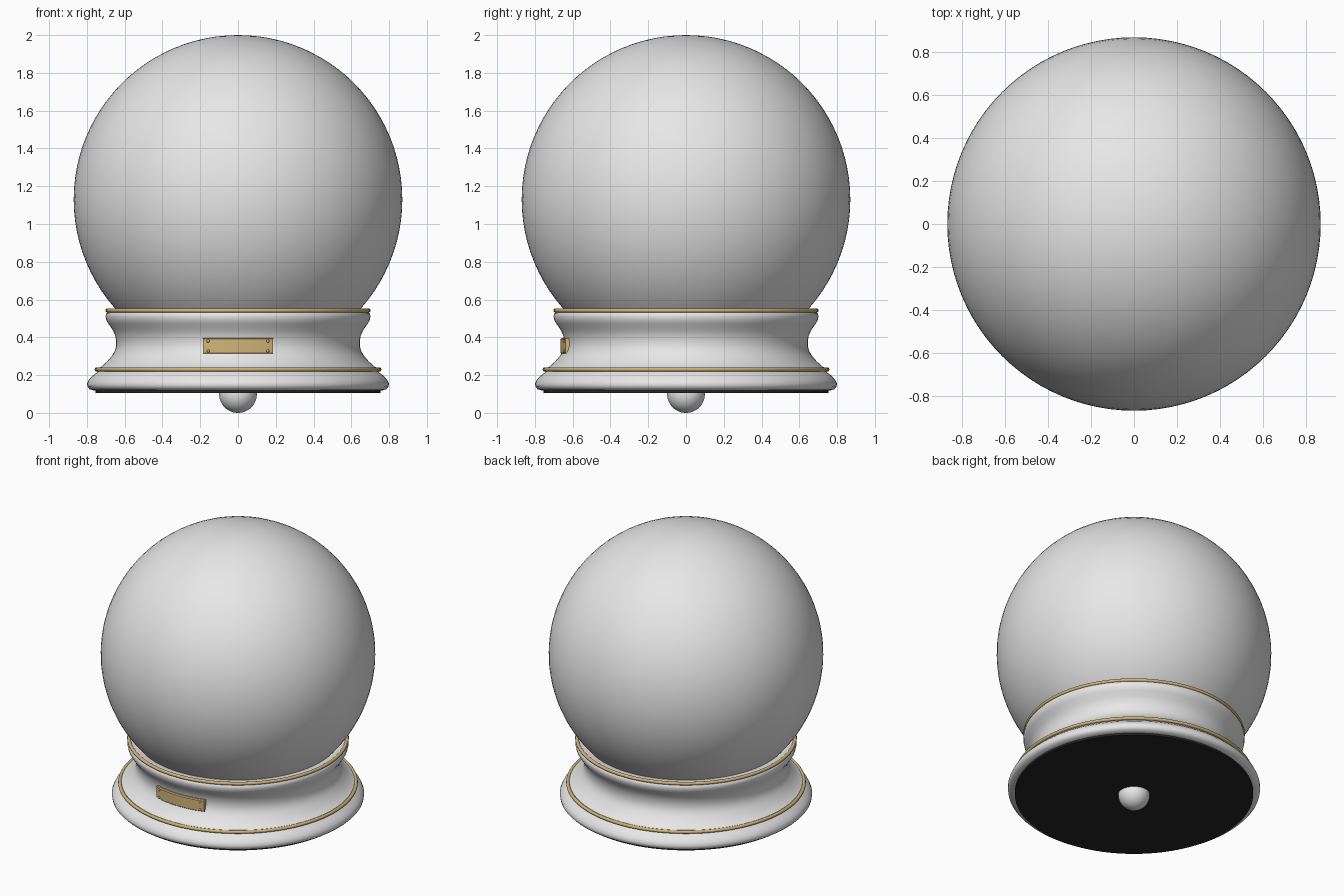
import bpy
import bmesh
from math import sin, cos, pi, sqrt, radians

if "Cube" in bpy.data.objects:
    bpy.data.objects.remove(bpy.data.objects["Cube"], do_unlink=True)


def material(name, colour):
    mat = bpy.data.materials.new(name)
    mat.use_nodes = True
    mat.diffuse_color = (*colour, 1)
    mat.node_tree.nodes["Principled BSDF"].inputs["Base Color"].default_value = (*colour, 1)
    return mat


WHITE = material("white", (0.8, 0.8, 0.8))
GOLD = material("gold", (0.63, 0.46, 0.19))
DARK = material("dark felt", (0.022, 0.018, 0.018))


def finish(obj, name, mat, angle=40):
    obj.name = name
    obj.data.materials.append(mat)
    bpy.ops.object.select_all(action='DESELECT')
    obj.select_set(True)
    bpy.context.view_layer.objects.active = obj
    bpy.ops.object.shade_smooth_by_angle(angle=radians(angle))
    return obj


def from_bmesh(bm, name, mat, angle=40):
    bmesh.ops.recalc_face_normals(bm, faces=bm.faces)
    mesh = bpy.data.meshes.new(name)
    bm.to_mesh(mesh)
    bm.free()
    obj = bpy.data.objects.new(name, mesh)
    bpy.context.collection.objects.link(obj)
    return finish(obj, name, mat, angle)


def lathe(name, profile, mat, steps=128):
    """Spin a closed (radius, height) profile around z."""
    bm = bmesh.new()
    rings = [[bm.verts.new((r * cos(2 * pi * i / steps), r * sin(2 * pi * i / steps), z))
              for r, z in profile] for i in range(steps)]
    for i in range(steps):
        a, b = rings[i], rings[(i + 1) % steps]
        for j in range(len(profile)):
            k = (j + 1) % len(profile)
            bm.faces.new((a[j], b[j], b[k], a[k]))
    return from_bmesh(bm, name, mat)


def ball(name, radius, centre, mat, segments=96):
    bpy.ops.mesh.primitive_uv_sphere_add(segments=segments, ring_count=segments // 2,
                                         radius=radius, location=centre)
    return finish(bpy.context.object, name, mat)


# Globe and the knob underneath
ball("globe", 0.87, (0, 0, 1.13), WHITE)
ball("winding_knob", 0.1, (0, 0, 0.1), WHITE, 48)

# Turned base with a flared foot, a waist and a rim that hugs the globe
lathe("base", [
    (0.60, 0.118), (0.76, 0.118), (0.785, 0.125), (0.797, 0.138), (0.799, 0.155),
    (0.79, 0.175), (0.772, 0.195), (0.75, 0.212), (0.74, 0.22), (0.738, 0.238),
    (0.722, 0.246), (0.692, 0.273), (0.665, 0.305), (0.651, 0.33), (0.645, 0.355),
    (0.645, 0.38), (0.65, 0.41), (0.664, 0.44), (0.685, 0.47), (0.697, 0.49),
    (0.701, 0.51), (0.699, 0.525), (0.69, 0.535), (0.688, 0.545), (0.64, 0.545), (0.60, 0.52),
], WHITE)

# Felt disc under the base
bpy.ops.mesh.primitive_cylinder_add(vertices=128, radius=0.755, depth=0.02, location=(0, 0, 0.115))
finish(bpy.context.object, "felt_disc", DARK)

# Gold trim rings
for name, radius, z in (("lower_ring", 0.748, 0.23), ("upper_ring", 0.691, 0.542)):
    bpy.ops.mesh.primitive_torus_add(major_segments=128, minor_segments=16, major_radius=radius,
                                     minor_radius=0.011, location=(0, 0, z))
    finish(bpy.context.object, name, GOLD)

# Curved plaque on the front, with a small bevel
bm = bmesh.new()
rows, half = 20, 0.185
section = [(0.635, 0.312), (0.658, 0.312), (0.664, 0.318),
           (0.664, 0.39), (0.658, 0.396), (0.635, 0.396)]
columns = []
for i in range(rows + 1):
    x = half * (2 * i / rows - 1)
    columns.append([bm.verts.new((x, -sqrt(r * r - x * x), z)) for r, z in section])
for a, b in zip(columns, columns[1:]):
    for j in range(len(section)):
        k = (j + 1) % len(section)
        bm.faces.new((a[j], a[k], b[k], b[j]))
bm.faces.new(columns[0])
bm.faces.new(columns[-1])
from_bmesh(bm, "plaque", GOLD, 30)

# Rivets in the plaque corners
for side, sx in (("left", 1), ("right", -1)):
    for level, z in (("lower", 0.328), ("upper", 0.38)):
        x = 0.158 * sx
        ball(f"rivet_{level}_{side}", 0.008, (x, -sqrt(0.663 ** 2 - x * x), z), GOLD, 16)
